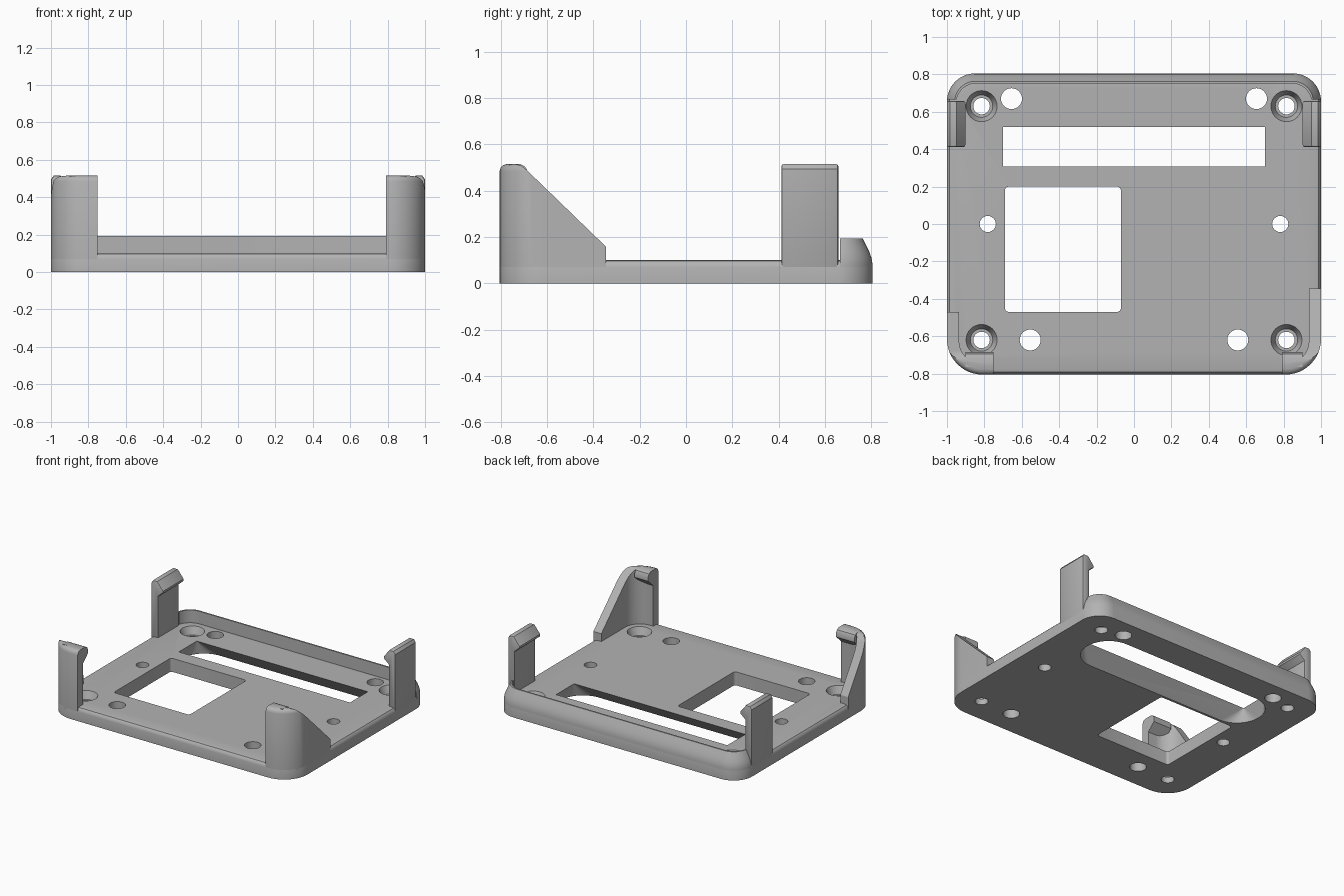
import bpy, bmesh, math

if "Cube" in bpy.data.objects:
    bpy.data.objects.remove(bpy.data.objects["Cube"])

grey = bpy.data.materials.new("plain_grey")
grey.diffuse_color = (0.45, 0.45, 0.45, 1)
grey.use_nodes = True
grey.node_tree.nodes["Principled BSDF"].inputs["Base Color"].default_value = grey.diffuse_color


def finish(name, bm):
    bmesh.ops.recalc_face_normals(bm, faces=bm.faces[:])
    me = bpy.data.meshes.new(name)
    bm.to_mesh(me)
    bm.free()
    me.materials.append(grey)
    ob = bpy.data.objects.new(name, me)
    bpy.context.collection.objects.link(ob)
    return ob


def loft(name, layers):
    """Solid skinned through closed outlines of equal length."""
    bm = bmesh.new()
    rings = [[bm.verts.new(p) for p in layer] for layer in layers]
    n = len(rings[0])
    for a, b in zip(rings, rings[1:]):
        for i in range(n):
            j = (i + 1) % n
            bm.faces.new((a[i], a[j], b[j], b[i]))
    bm.faces.new(rings[0][::-1])
    bm.faces.new(rings[-1])
    return finish(name, bm)


def outline(hx, hy, r_front, r_back, z, cx=0, cy=0, n=12):
    """Rounded rectangle with separate front and back corner radii."""
    pts = []
    for sx, sy, a0, r in ((1, 1, 0, r_back), (-1, 1, 90, r_back),
                          (-1, -1, 180, r_front), (1, -1, 270, r_front)):
        for k in range(n + 1):
            a = math.radians(a0 + 90 * k / n)
            pts.append((cx + sx * (hx - r) + r * math.cos(a),
                        cy + sy * (hy - r) + r * math.sin(a), z))
    return pts


def shell(name, steps):
    """Body following the outer outline; steps are (height, inset)."""
    return loft(name, [outline(1 - i, 0.805 - i, 0.19 - i, 0.15 - i, z) for z, i in steps])


def cylinder(x, y, steps, n=32):
    return loft("cutter", [[(x + r * math.cos(2 * math.pi * k / n),
                             y + r * math.sin(2 * math.pi * k / n), z)
                            for k in range(n)] for z, r in steps])


def prism_x(name, yz, x0, x1):
    return loft(name, [[(x, y, z) for y, z in yz] for x in (x0, x1)])


def prism_y(name, xz, y0, y1):
    return loft(name, [[(x, y, z) for x, z in xz] for y in (y0, y1)])


def apply_modifiers(ob):
    bpy.context.view_layer.objects.active = ob
    for m in list(ob.modifiers):
        bpy.ops.object.modifier_apply(modifier=m.name)


def boolean(ob, cutter, operation='DIFFERENCE'):
    m = ob.modifiers.new("cut", 'BOOLEAN')
    m.operation, m.solver, m.object = operation, 'EXACT', cutter
    apply_modifiers(ob)
    bpy.data.objects.remove(cutter)


# Base plate with softened upper edge
plate = shell("base_plate", [(0, 0), (0.07, 0), (0.085, 0.004), (0.096, 0.014), (0.1, 0.03)])

# Square window
boolean(plate, loft("cutter", [outline(0.31, 0.335, 0.02, 0.02, z, -0.38, -0.135, 4)
                               for z in (-0.1, 0.2)]))

# Long slot: rounded below, narrowing to a rectangle on top
bm = bmesh.new()
for p in outline(0.75, 0.19, 0.189, 0.189, -0.002, 0, 0.405):
    bm.verts.new(p)
for x in (-0.7, 0.7):
    for y in (0.31, 0.517):
        bm.verts.new((x, y, 0.102))
bmesh.ops.convex_hull(bm, input=bm.verts[:])
boolean(plate, finish("cutter", bm))

# Screw holes, recessed at the corners
for s in (-1, 1):
    for y in (0.63, -0.62):
        boolean(plate, cylinder(s * 0.815, y, [(-0.1, 0.044), (0.045, 0.044), (0.0451, 0.06),
                                               (0.1, 0.083), (0.11, 0.087)]))
    for x, y, r in ((0.655, 0.67, 0.056), (0.555, -0.62, 0.056), (0.782, 0, 0.043)):
        boolean(plate, cylinder(s * x, y, [(-0.1, r), (0.2, r)]))

# Back lip wrapping both rear corners
lip = shell("back_lip", [(0.05, 0), (0.085, 0), (0.11, 0.004), (0.135, 0.013),
                         (0.16, 0.025), (0.193, 0.042)])
boolean(lip, loft("cutter", [outline(0.952, 0.752, 0.12, 0.11, z) for z in (0, 0.4)]))
boolean(lip, prism_x("cutter", [(0.665, 0), (1, 0), (1, 0.4), (0.665, 0.4)], -1.2, 1.2),
        'INTERSECT')

# Front corner posts with sloping side wings, and their inward hooks
for side, s, x_in, y_end in (("left", -1, 0.75, -0.47), ("right", 1, 0.79, -0.345)):
    post = shell("front_post_" + side, [(0.05, 0), (0.485, 0), (0.5, 0.005),
                                        (0.51, 0.014), (0.515, 0.03)])
    boolean(post, loft("cutter", [outline(0.935, 0.745, 0.12, 0.12, z) for z in (0, 0.7)]))
    side_profile = [(-1, 0), (-1, 0.7), (-0.735, 0.7), (-0.735, 0.515), (-0.71, 0.508),
                    (-0.685, 0.487), (y_end, 0.158), (y_end, 0)]
    boolean(post, prism_x("cutter", side_profile, s * x_in, s * 1.2), 'INTERSECT')
    prism_x("front_hook_" + side,
            [(-0.765, 0.515), (-0.715, 0.515), (-0.695, 0.505), (-0.685, 0.487),
             (-0.685, 0.455), (-0.745, 0.4), (-0.765, 0.4)], s * x_in, s * 0.9)

# Rear side clips with sloping hooks
for side, s in (("left", -1), ("right", 1)):
    clip = prism_y("rear_clip_" + side,
                   [(s * x, z) for x, z in ((1, 0.05), (1, 0.495), (0.985, 0.515), (0.95, 0.515),
                                            (0.902, 0.455), (0.902, 0.44), (0.943, 0.405),
                                            (0.943, 0.05))], 0.412, 0.658)
    b = clip.modifiers.new("soft_edges", 'BEVEL')
    b.width, b.segments, b.limit_method = 0.01, 2, 'ANGLE'
    b.angle_limit = math.radians(60)
    apply_modifiers(clip)

# Smooth curved areas, keep crisp edges
bpy.ops.object.select_all(action='SELECT')
bpy.context.view_layer.objects.active = plate
bpy.ops.object.shade_smooth_by_angle(angle=math.radians(32))
